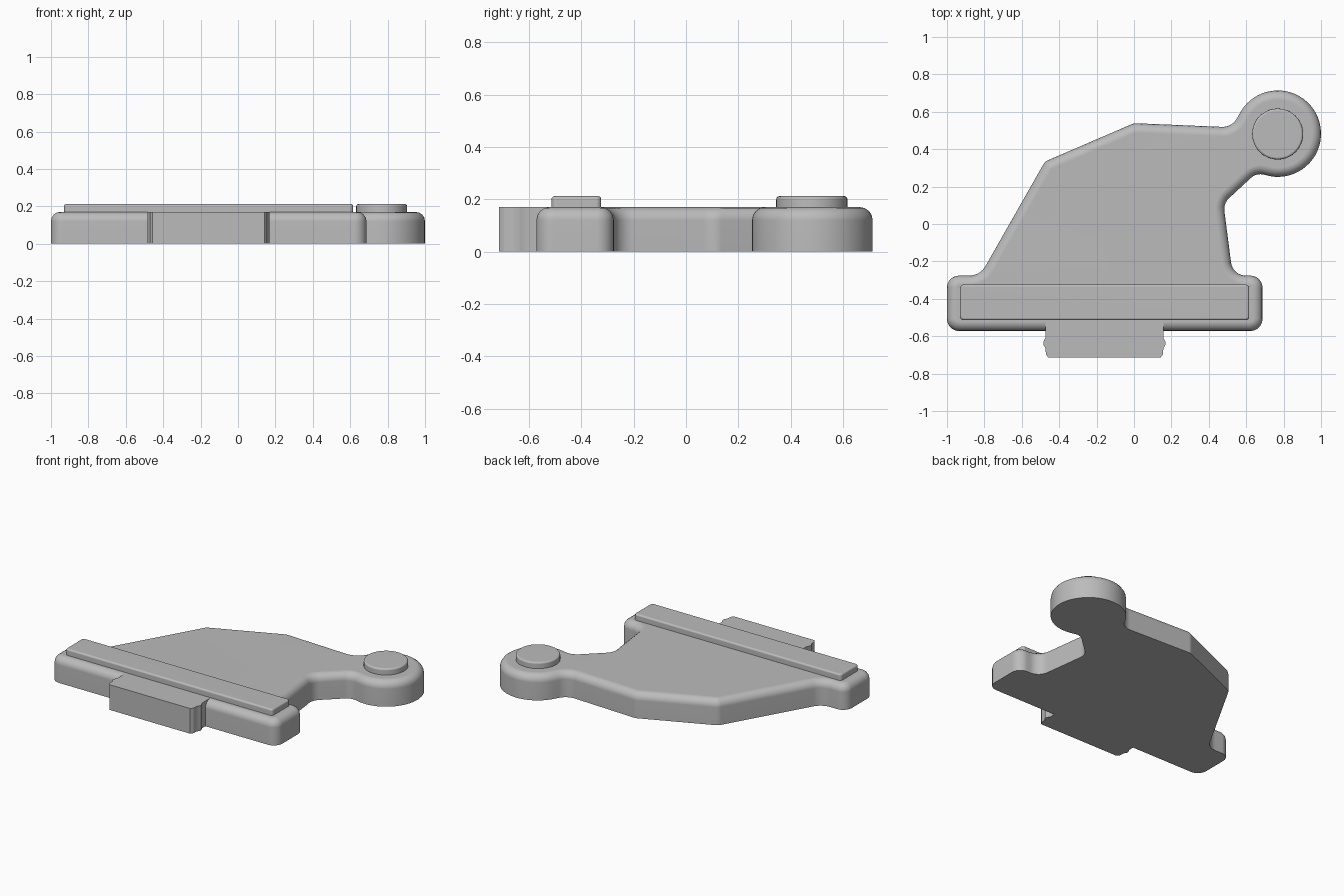
import bpy, bmesh, math
from mathutils import Vector

if "Cube" in bpy.data.objects:
    bpy.data.objects.remove(bpy.data.objects["Cube"])

grey = bpy.data.materials.new("plain_grey")
grey.diffuse_color = (0.5, 0.5, 0.5, 1)
grey.use_nodes = True
grey.node_tree.nodes["Principled BSDF"].inputs["Base Color"].default_value = grey.diffuse_color


def rounded(corners, steps=8):
    """Outline from (x, y, radius) corners, each replaced by a tangent arc."""
    out = []
    n = len(corners)
    for i, (x, y, r) in enumerate(corners):
        p = Vector((x, y))
        if r == 0:
            out.append(p)
            continue
        a = (Vector(corners[i - 1][:2]) - p).normalized()
        b = (Vector(corners[(i + 1) % n][:2]) - p).normalized()
        half = a.angle(b) / 2
        c = p + (a + b).normalized() * (r / math.sin(half))
        t = r / math.tan(half)
        va, vb = p + a * t - c, p + b * t - c
        sweep = -va.angle_signed(vb)  # angle_signed is clockwise
        start = math.atan2(va.y, va.x)
        for k in range(steps + 1):
            ang = start + sweep * k / steps
            out.append(c + Vector((math.cos(ang), math.sin(ang))) * r)
    return out


def inset(outline, d):
    """Move a counterclockwise outline inward by d."""
    out = []
    for i, p in enumerate(outline):
        e1 = (p - outline[i - 1]).normalized()
        e2 = (outline[(i + 1) % len(outline)] - p).normalized()
        n1, n2 = Vector((-e1.y, e1.x)), Vector((-e2.y, e2.x))
        out.append(p + (n1 + n2) * (d / (1 + n1.dot(n2))))
    return out


def slab(name, outline, z0, z1, bevel=0, segments=4):
    """Prism from an outline, with a quarter-round top rim."""
    outline = [Vector(p[:2]) for p in outline]
    levels = [(0, z0)]
    if bevel:
        for k in range(segments + 1):
            t = math.pi / 2 * k / segments
            levels.append((bevel * (1 - math.cos(t)), z1 - bevel * (1 - math.sin(t))))
    else:
        levels.append((0, z1))
    bm = bmesh.new()
    rings = [[bm.verts.new((p.x, p.y, z)) for p in inset(outline, d)]
             for d, z in levels]
    n = len(outline)
    for lo, hi in zip(rings, rings[1:]):
        for i in range(n):
            j = (i + 1) % n
            bm.faces.new((lo[i], lo[j], hi[j], hi[i]))
    bm.faces.new(rings[0][::-1])
    bm.faces.new(rings[-1])
    mesh = bpy.data.meshes.new(name)
    bm.to_mesh(mesh)
    bm.free()
    mesh.materials.append(grey)
    ob = bpy.data.objects.new(name, mesh)
    bpy.context.collection.objects.link(ob)
    bpy.ops.object.select_all(action='DESELECT')
    ob.select_set(True)
    bpy.context.view_layer.objects.active = ob
    bpy.ops.object.shade_smooth_by_angle(angle=math.radians(30))
    # Keep the large flat faces evenly shaded
    ob.modifiers.new("even_shading", 'WEIGHTED_NORMAL').keep_sharp = True
    return ob


def arc(cx, cy, r, a0, a1, n):
    return [(cx + r * math.cos(math.radians(a0 + (a1 - a0) * k / n)),
             cy + r * math.sin(math.radians(a0 + (a1 - a0) * k / n)), 0)
            for k in range(n + 1)]


# Main plate: wide foot, tapering body and round ear on one outline
plate = [(-1, -0.572, 0.065), (0.687, -0.572, 0.065), (0.687, -0.276, 0.065),
         (0.528, -0.276, 0.08), (0.478, 0.11, 0.08), (0.655, 0.274, 0.075)]
plate += arc(0.769, 0.483, 0.231, -107, 150, 40)
plate += [(0.525, 0.517, 0.09), (0, 0.539, 0.055), (-0.476, 0.334, 0.055),
          (-0.823, -0.276, 0.1), (-1, -0.276, 0.065)]
slab("main_plate", rounded(plate), 0, 0.17, 0.05)

# Raised bar along the foot
slab("raised_bar", rounded([(-0.93, -0.514, 0.02), (0.616, -0.514, 0.02),
                            (0.616, -0.324, 0.02), (-0.93, -0.324, 0.02)], 4),
     0.165, 0.212, 0.012)

# Raised button on the ear
slab("ear_button", arc(0.768, 0.481, 0.136, 0, 352.5, 47), 0.165, 0.212, 0.012)

# Latch tab with small side bumps
mid = -0.158
side = [(0.30, -0.714), (0.313, -0.697), (0.315, -0.665), (0.327, -0.645),
        (0.327, -0.632), (0.315, -0.607), (0.315, -0.522)]
slab("latch_tab", [(mid - x, y) for x, y in reversed(side)] +
     [(mid + x, y) for x, y in side], 0, 0.17)
